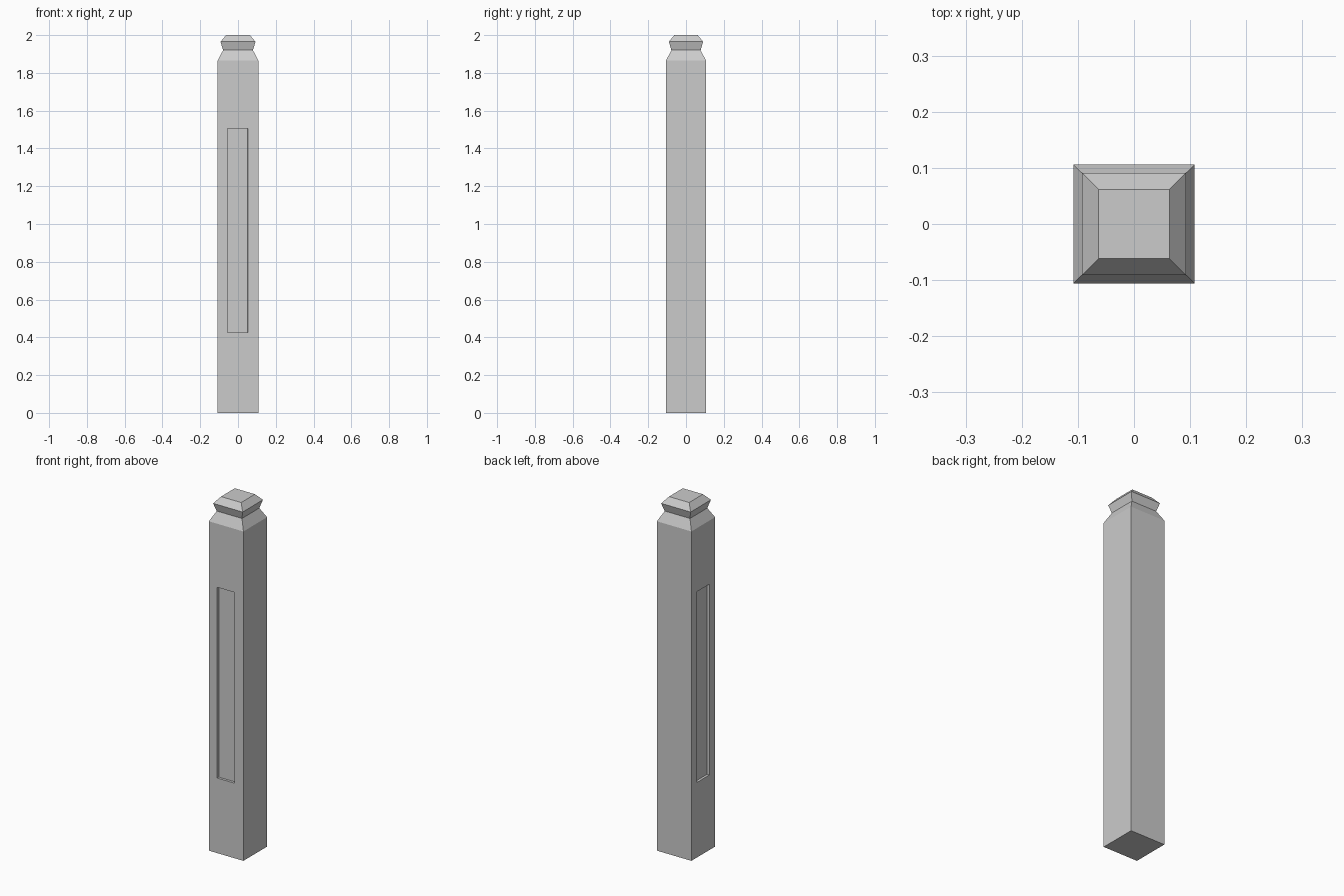
import bpy, bmesh

if "Cube" in bpy.data.objects:
    bpy.data.objects.remove(bpy.data.objects["Cube"])

# Post with shoulder, neck and cap: (half width x, z) profile of square rings
PROFILE = [(0.108, 0), (0.108, 1.865), (0.079, 1.92), (0.0925, 1.965), (0.063, 2.0)]
DEPTH_RATIO = 0.981


def make_object(name, bm):
    bmesh.ops.recalc_face_normals(bm, faces=bm.faces)
    mesh = bpy.data.meshes.new(name)
    bm.to_mesh(mesh)
    bm.free()
    obj = bpy.data.objects.new(name, mesh)
    bpy.context.collection.objects.link(obj)
    return obj


bm = bmesh.new()
rings = [[bm.verts.new((sx * h, sy * h * DEPTH_RATIO, z))
          for sx, sy in ((-1, -1), (1, -1), (1, 1), (-1, 1))] for h, z in PROFILE]
for low, high in zip(rings, rings[1:]):
    for i in range(4):
        j = (i + 1) % 4
        bm.faces.new((low[i], low[j], high[j], high[i]))
bm.faces.new(rings[0][::-1])
bm.faces.new(rings[-1])
post = make_object("post", bm)


# Shallow panel recesses on the front and left faces
def cut_panel(name, lo, hi, taper=0.0):
    bm = bmesh.new()
    bmesh.ops.create_cube(bm, size=1)
    for v in bm.verts:
        v.co = [lo[k] if v.co[k] < 0 else hi[k] for k in range(3)]
        if taper and v.co.x > 0 and v.co.y > -0.1:
            v.co.x -= taper
    cutter = make_object(name, bm)
    cutter.hide_render = True
    cutter.hide_set(True)
    mod = post.modifiers.new(name, 'BOOLEAN')
    mod.operation = 'DIFFERENCE'
    mod.solver = 'EXACT'
    mod.object = cutter
    bpy.context.view_layer.objects.active = post
    bpy.ops.object.modifier_apply(modifier=name)
    bpy.data.objects.remove(cutter)


cut_panel("front_panel_cutter", (-0.056, -0.12, 0.425), (0.054, -0.092, 1.505), 0.004)
cut_panel("left_panel_cutter", (-0.122, -0.055, 0.425), (-0.094, 0.055, 1.505))
